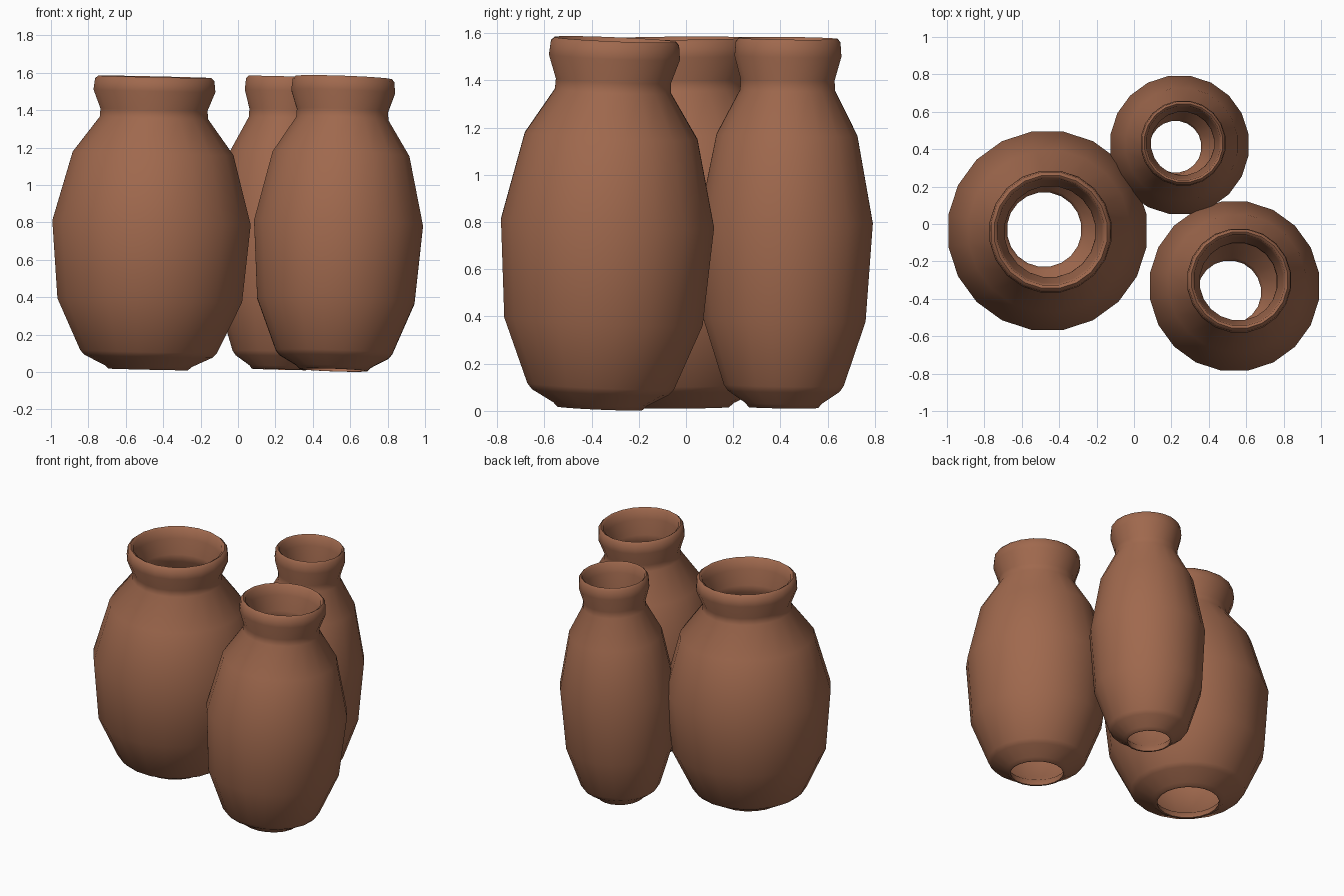
import bpy, bmesh
from math import pi, radians
from mathutils import Vector, Matrix

cube = bpy.data.objects.get("Cube")
if cube:
    bpy.data.objects.remove(cube, do_unlink=True)

SIDES = 20

clay = bpy.data.materials.new("fired_clay")
CLAY_COLOUR = (0.35, 0.14, 0.075, 1)
clay.use_nodes = True
clay.diffuse_color = CLAY_COLOUR
shader = next(n for n in clay.node_tree.nodes if n.type == "BSDF_PRINCIPLED")
shader.inputs["Base Color"].default_value = CLAY_COLOUR
shader.inputs["Roughness"].default_value = 0.8

# Closed wall section (radius, height): outside up, over the lip, inside down
WALL = [
    (0.215, 0.0), (0.235, 0.018), (0.345, 0.07), (0.37, 0.095), (0.50, 0.37),
    (0.537, 0.785), (0.435, 1.155), (0.293, 1.345), (0.29, 1.39),
    (0.33, 1.49), (0.323, 1.55), (0.305, 1.565), (0.288, 1.555),
    (0.278, 1.49), (0.245, 1.39), (0.245, 1.34), (0.395, 1.14),
    (0.495, 0.785), (0.46, 0.38), (0.33, 0.12), (0.215, 0.045), (0.2, 0.0),
]


def make_jar(name, base, lean, width):
    """Lathe the wall section, then lean the jar from its foot."""
    bm = bmesh.new()
    rings = []
    for r, z in WALL:
        ring = []
        for i in range(SIDES):
            turn = Matrix.Rotation((i + 0.5) * 2 * pi / SIDES, 3, "Z")
            ring.append(bm.verts.new(turn @ Vector((r * width, 0, z))))
        rings.append(ring)
    for lower, upper in zip(rings, rings[1:] + rings[:1]):
        for i in range(SIDES):
            j = (i + 1) % SIDES
            bm.faces.new((lower[i], lower[j], upper[j], upper[i]))
    bmesh.ops.recalc_face_normals(bm, faces=bm.faces)
    mesh = bpy.data.meshes.new(name)
    bm.to_mesh(mesh)
    bm.free()
    mesh.materials.append(clay)

    jar = bpy.data.objects.new(name, mesh)
    bpy.context.collection.objects.link(jar)
    axis = Vector((lean[0], lean[1], WALL[11][1]))
    jar.rotation_mode = "QUATERNION"
    jar.rotation_quaternion = Vector((0, 0, 1)).rotation_difference(axis)
    jar.location = base
    return jar


# Foot position, sideways shift of the mouth, and relative width of each jar
jars = [
    make_jar("wide_jar", (-0.48, -0.03, 0.014), (0.035, -0.012), 1.0),
    make_jar("medium_jar", (0.51, -0.365, 0.011), (0.055, 0.065), 0.852),
    make_jar("slim_jar", (0.222, 0.413, 0.014), (0.043, 0.02), 0.695),
]

# Smooth clay surface with a crisp foot edge
bpy.ops.object.select_all(action="DESELECT")
for jar in jars:
    jar.select_set(True)
bpy.context.view_layer.objects.active = jars[0]
bpy.ops.object.shade_smooth_by_angle(angle=radians(60))
